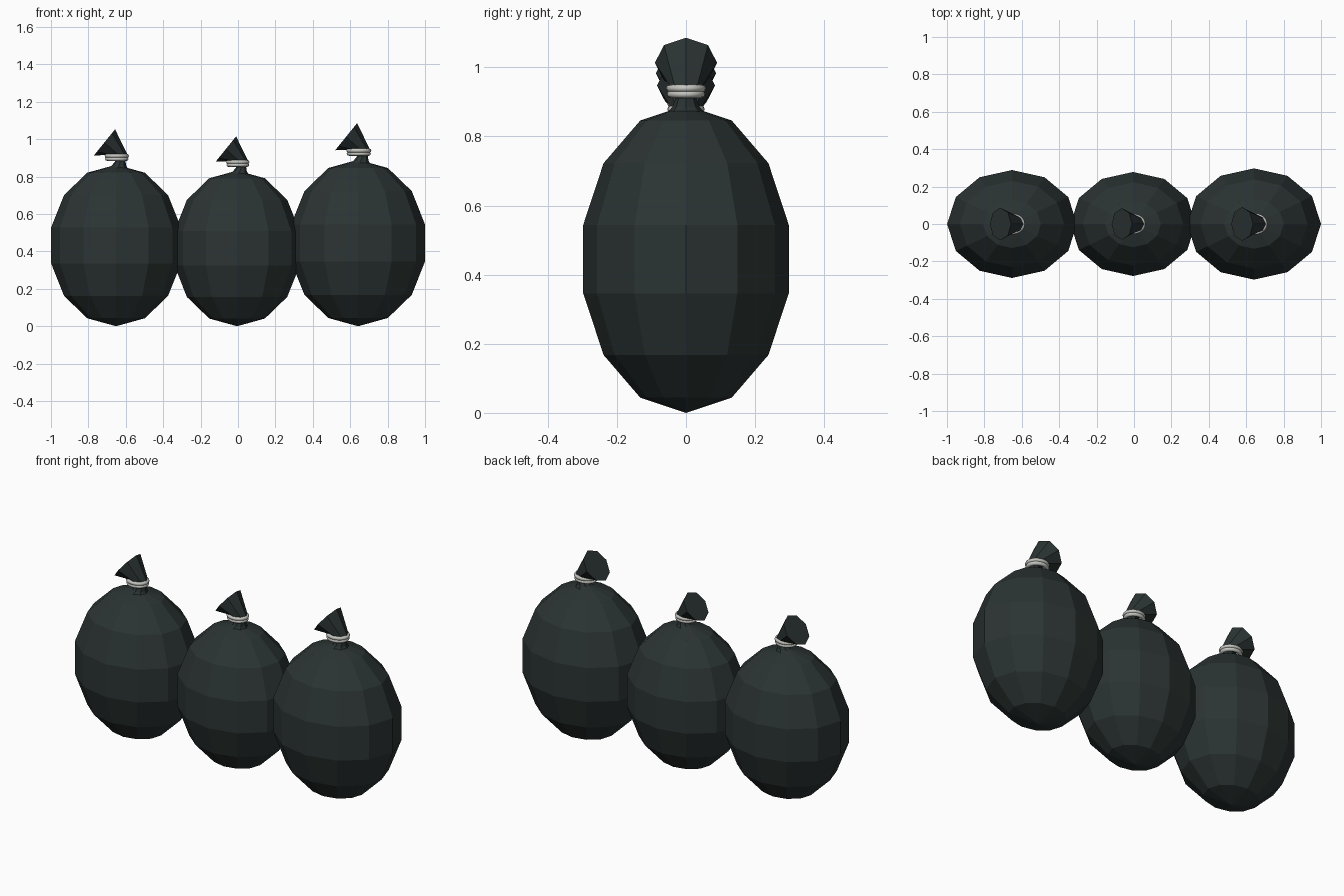
import bpy
import bmesh
import math
from mathutils import Matrix, Vector

cube = bpy.data.objects.get("Cube")
if cube:
    bpy.data.objects.remove(cube, do_unlink=True)


def make_material(name, rgb, roughness):
    mat = bpy.data.materials.new(name)
    mat.use_nodes = True
    mat.diffuse_color = (*rgb, 1)
    bsdf = mat.node_tree.nodes["Principled BSDF"]
    bsdf.inputs["Base Color"].default_value = (*rgb, 1)
    bsdf.inputs["Roughness"].default_value = roughness
    return mat


PLASTIC = make_material("dark green plastic", (0.024, 0.034, 0.033), 0.6)
SILVER = make_material("silver wire", (0.55, 0.55, 0.52), 0.5)


def add_object(name, bm, mat, x, size):
    bmesh.ops.recalc_face_normals(bm, faces=bm.faces)
    mesh = bpy.data.meshes.new(name)
    bm.to_mesh(mesh)
    bm.free()
    mesh.materials.append(mat)
    obj = bpy.data.objects.new(name, mesh)
    bpy.context.collection.objects.link(obj)
    obj.location.x = x
    obj.scale = (size, size, size)
    return obj


def sack_body(name, x, size):
    """Faceted egg standing on its lower pole."""
    bm = bmesh.new()
    bmesh.ops.create_uvsphere(bm, u_segments=12, v_segments=7, radius=1)
    bmesh.ops.scale(bm, vec=(0.367, 0.305, 0.445), verts=bm.verts)
    bmesh.ops.translate(bm, vec=(0, 0, 0.445), verts=bm.verts)
    add_object(name, bm, PLASTIC, x, size)


def gathered_top(name, x, size):
    """Pinched neck that flares into a bent, flat-ended tuft."""
    # centre x, centre z, x radius, y radius, tilt towards -x in degrees
    sections = [
        (0.000, 0.860, 0.070, 0.060, 0),
        (0.016, 0.885, 0.040, 0.040, 0),
        (0.024, 0.910, 0.028, 0.030, 0),
        (0.012, 0.945, 0.052, 0.046, 0),
        (-0.064, 1.013, 0.093, 0.090, 51),
    ]
    sides = 8
    bm = bmesh.new()
    rings = []
    for cx, cz, rx, ry, tilt in sections:
        turn = Matrix.Rotation(-math.radians(tilt), 3, 'Y')
        ring = []
        for i in range(sides):
            a = math.tau * i / sides
            p = turn @ Vector((rx * math.cos(a), ry * math.sin(a), 0))
            ring.append(bm.verts.new(p + Vector((cx, 0, cz))))
        rings.append(ring)
    for low, high in zip(rings, rings[1:]):
        for i in range(sides):
            j = (i + 1) % sides
            bm.faces.new((low[i], low[j], high[j], high[i]))
    bm.faces.new(rings[0])
    bm.faces.new(rings[-1])
    add_object(name, bm, PLASTIC, x, size)


def wire_tie(name, x, size):
    """Two loops of wire around the neck."""
    bm = bmesh.new()
    around, tube, thick = 24, 8, 0.011
    for z, major in ((0.922, 0.045), (0.939, 0.047)):
        loops = []
        for i in range(around):
            a = math.tau * i / around
            loop = []
            for k in range(tube):
                b = math.tau * k / tube
                r = major + thick * math.cos(b)
                loop.append(bm.verts.new((0.004 + 1.16 * r * math.cos(a),
                                          r * math.sin(a),
                                          z + thick * math.sin(b))))
            loops.append(loop)
        for i in range(around):
            one, two = loops[i], loops[(i + 1) % around]
            for k in range(tube):
                m = (k + 1) % tube
                bm.faces.new((one[k], two[k], two[m], one[m]))
    obj = add_object(name, bm, SILVER, x, size)
    for poly in obj.data.polygons:
        poly.use_smooth = True


# Row of three sacks
for side, x, size in (("right", -0.652, 0.97),
                      ("middle", -0.005, 0.935),
                      ("left", 0.642, 1.0)):
    sack_body(side + "_sack_body", x, size)
    gathered_top(side + "_sack_top", x, size)
    wire_tie(side + "_wire_tie", x, size)
